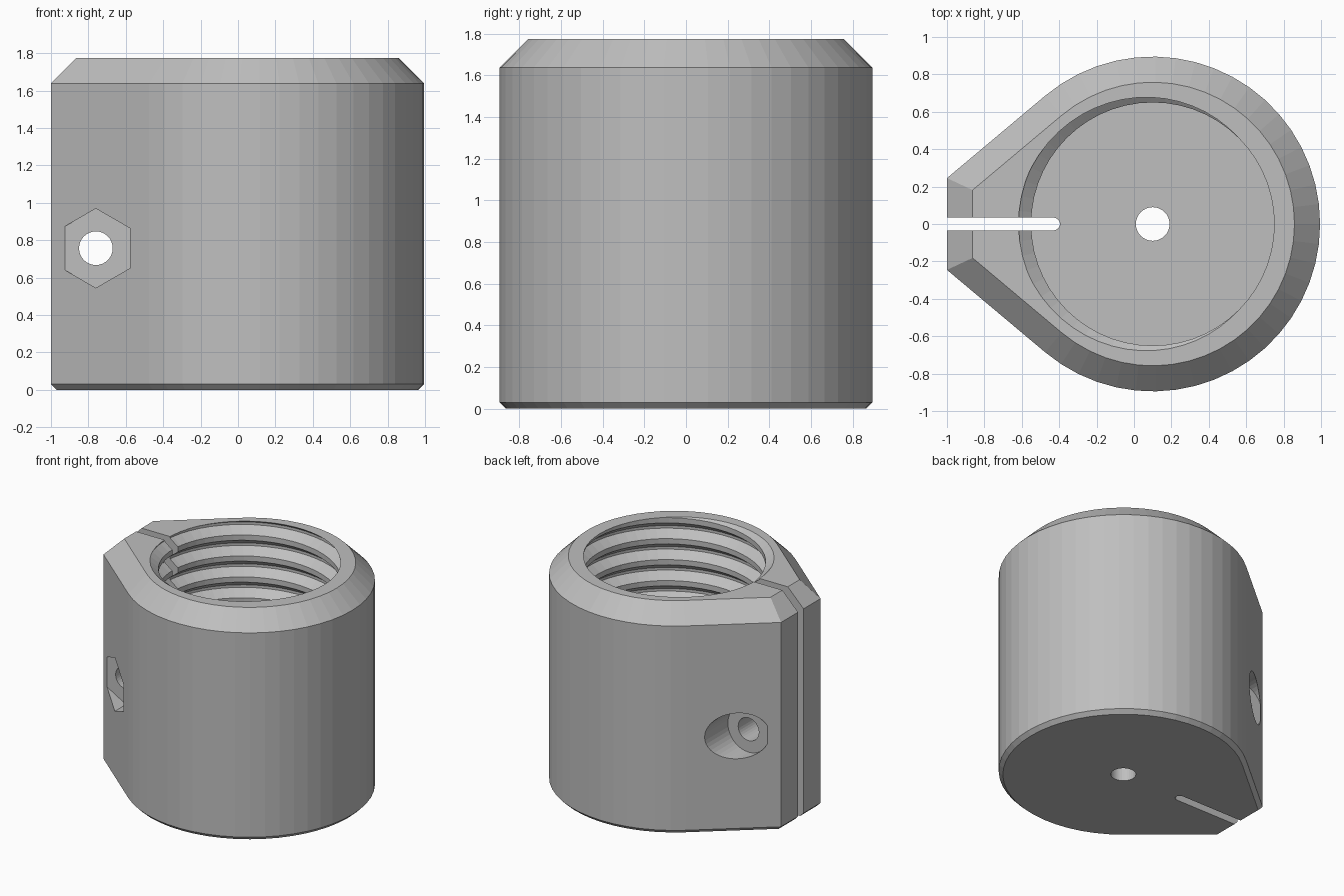
import bpy
import bmesh
from math import sin, cos, pi, radians

cube = bpy.data.objects.get("Cube")
if cube:
    bpy.data.objects.remove(cube)

CX, RADIUS, HEIGHT = 0.1, 0.895, 1.775     # main barrel
NOSE_X, TANGENT = -1.0, radians(130)       # clamp nose and its flank normal
BORE, FLOOR = 0.65, 0.18                   # threaded pocket
PITCH, DEPTH = 0.165, 0.067
BOLT_X, BOLT_Z, SEAT_Y = -0.76, 0.757, 0.308
SLOT_HALF, SLOT_END = 0.034, -0.43

grey = bpy.data.materials.new("machined grey")
grey.use_nodes = True
COLOUR = (0.52, 0.52, 0.52, 1)
grey.diffuse_color = COLOUR
grey.node_tree.nodes["Principled BSDF"].inputs["Base Color"].default_value = COLOUR


def loft(name, rings, triangulate=False):
    """Closed solid through a list of equal-length point rings."""
    bm = bmesh.new()
    rows = [[bm.verts.new(p) for p in ring] for ring in rings]
    n = len(rows[0])
    for a, b in zip(rows, rows[1:]):
        for i in range(n):
            j = (i + 1) % n
            bm.faces.new((a[i], a[j], b[j], b[i]))
    bm.faces.new(rows[0])
    bm.faces.new(rows[-1])
    bmesh.ops.recalc_face_normals(bm, faces=bm.faces)
    if triangulate:
        bmesh.ops.triangulate(bm, faces=bm.faces)
    mesh = bpy.data.meshes.new(name)
    bm.to_mesh(mesh)
    bm.free()
    mesh.materials.append(grey)
    obj = bpy.data.objects.new(name, mesh)
    bpy.context.scene.collection.objects.link(obj)
    return obj


def circle(r, n, turn=0.0):
    return [(r * cos(turn + 2 * pi * i / n), r * sin(turn + 2 * pi * i / n)) for i in range(n)]


def upright(name, outline, z0, z1):
    return loft(name, [[(x, y, z) for x, y in outline] for z in (z0, z1)])


def crosswise(name, outline, y0, y1):
    return loft(name, [[(BOLT_X + u, y, BOLT_Z + v) for u, v in outline] for y in (y0, y1)])


def body_ring(inset, z, steps=38):
    """Teardrop outline: an arc with two tangent flanks meeting a flat nose."""
    r, x = RADIUS - inset, NOSE_X + inset
    y = (r - (x - CX) * cos(TANGENT)) / sin(TANGENT)
    arc = [-TANGENT + 2 * TANGENT * i / steps for i in range(steps + 1)]
    points = [(CX + r * cos(a), r * sin(a)) for a in arc] + [(x, y), (x, -y)]
    return [(px, py, z) for px, py in points]


# Chamfered clamp body
body = loft("clamp_body", [body_ring(0.03, 0), body_ring(0, 0.03),
                           body_ring(0, HEIGHT - 0.137), body_ring(0.137, HEIGHT)])

# Blind bore and small drain hole
bore = upright("bore_cutter", [(CX + x, y) for x, y in circle(BORE, 56)], FLOOR, HEIGHT + 0.2)
drain = upright("drain_cutter", [(CX + x, y) for x, y in circle(0.09, 32)], -0.2, FLOOR + 0.2)

# Helical thread groove, trapezoid section
flank = 0.625 * PITCH / DEPTH / 2
low = 0.375 * PITCH + 0.01 * flank
section = [(BORE - 0.01, -low), (BORE + DEPTH, -PITCH / 16),
           (BORE + DEPTH, PITCH / 16), (BORE - 0.01, low)]
start = pi - 2 * pi * (HEIGHT - FLOOR - low - 0.003) / PITCH
end = pi + 2 * pi * 0.7
steps = int((end - start) / (2 * pi) * 56)
rings = []
for i in range(steps + 1):
    a = start + (end - start) * i / steps
    z = HEIGHT + PITCH * (a - pi) / (2 * pi)
    rings.append([(CX + r * cos(a), r * sin(a), z + dz) for r, dz in section])
thread = loft("thread_cutter", rings, triangulate=True)

# Clamping slot with rounded end
round_end = [-pi / 2 + pi * i / 12 for i in range(13)]
slot_outline = [(-1.2, SLOT_HALF), (-1.2, -SLOT_HALF)]
slot_outline += [(SLOT_END + SLOT_HALF * cos(a), SLOT_HALF * sin(a)) for a in round_end]
slot = upright("slot_cutter", slot_outline, -0.2, HEIGHT + 0.2)

# Cross bolt hole, hexagonal nut pocket in front, round head pocket behind
bolt = crosswise("bolt_cutter", circle(0.09, 32), -1, 1)
nut = crosswise("nut_cutter", circle(0.212, 6, pi / 2), -1, -SEAT_Y)
head = crosswise("head_cutter", circle(0.18, 40), SEAT_Y, 1)

# Cut everything and keep only the finished body
cutters = [bore, thread, drain, slot, bolt, nut, head]
for cutter in cutters:
    cutter.hide_render = True
    mod = body.modifiers.new(cutter.name, 'BOOLEAN')
    mod.operation = 'DIFFERENCE'
    mod.solver = 'EXACT'
    mod.object = cutter
bpy.context.view_layer.update()
graph = bpy.context.evaluated_depsgraph_get()
finished = bpy.data.meshes.new_from_object(body.evaluated_get(graph))
body.modifiers.clear()
body.data = finished
for cutter in cutters:
    bpy.data.objects.remove(cutter)
